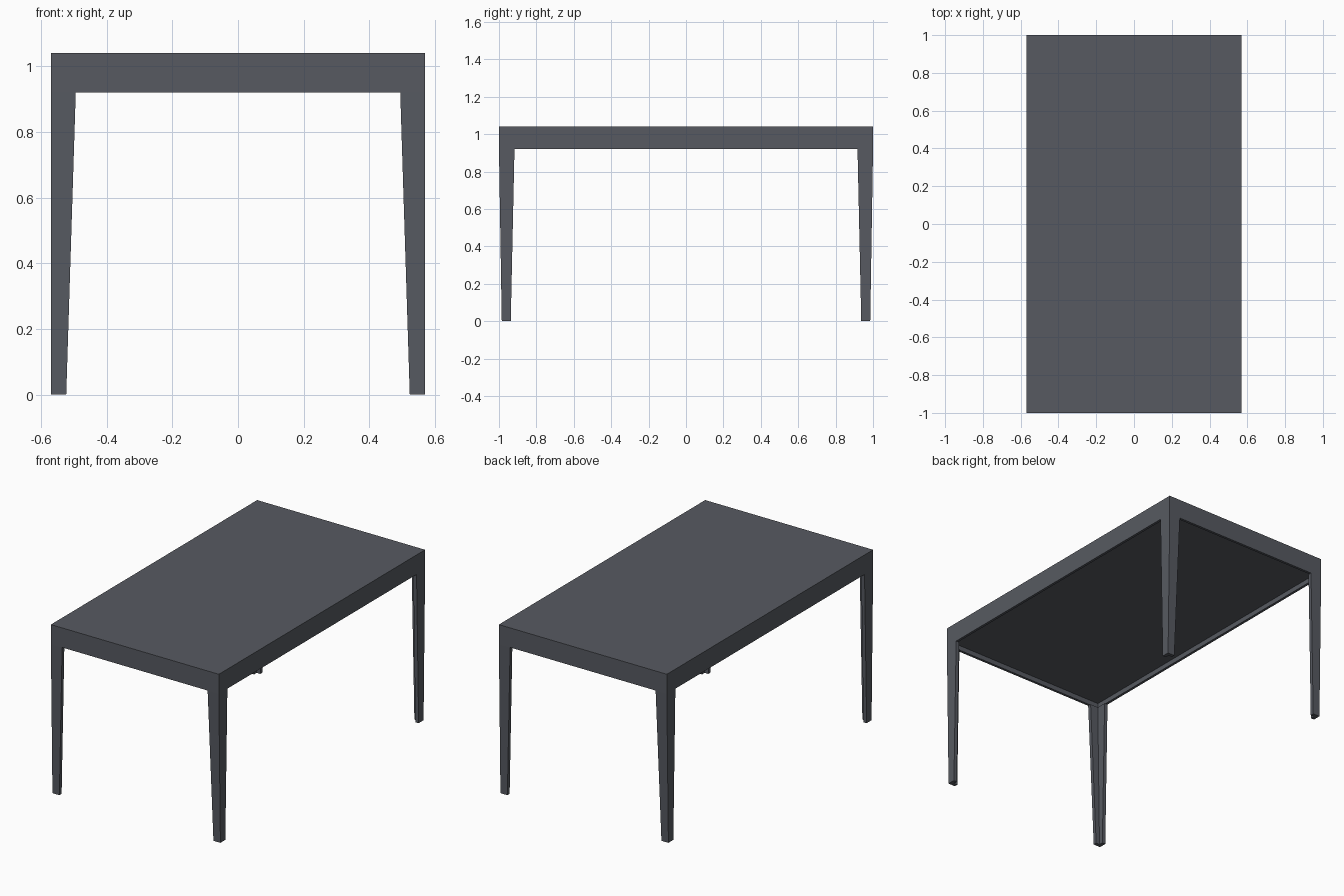
import bpy, bmesh

if "Cube" in bpy.data.objects:
    bpy.data.objects.remove(bpy.data.objects["Cube"])

HX, HY, TOP, APRON, T = 0.57, 1.0, 1.04, 0.92, 0.022
UNDER = 0.95  # underside of the table top, inside the rim

metal = bpy.data.materials.new("dark grey metal")
metal.diffuse_color = (0.095, 0.102, 0.12, 1)
metal.use_nodes = True
metal.node_tree.nodes["Principled BSDF"].inputs["Base Color"].default_value = metal.diffuse_color


def make_object(name, bm):
    bmesh.ops.recalc_face_normals(bm, faces=bm.faces)
    mesh = bpy.data.meshes.new(name)
    bm.to_mesh(mesh)
    bm.free()
    mesh.materials.append(metal)
    obj = bpy.data.objects.new(name, mesh)
    bpy.context.collection.objects.link(obj)
    return obj


# Table top: block with a shallow recess below, leaving a thin rim as apron
bm = bmesh.new()
bmesh.ops.create_cube(bm, size=1)
for v in bm.verts:
    v.co = (v.co.x * 2 * HX, v.co.y * 2 * HY, TOP if v.co.z > 0 else APRON)
bottom = min(bm.faces, key=lambda f: f.calc_center_median().z)
bmesh.ops.inset_region(bm, faces=[bottom], thickness=T)
recess = bmesh.ops.extrude_discrete_faces(bm, faces=[bottom])["faces"][0]
for v in recess.verts:
    v.co.z = UNDER
make_object("table_top", bm)


# Legs: tapered L-section angle with the open side facing inwards
def angle_section(x_out, x_in, y_out, y_in):
    return [(x_out, y_out), (x_in, y_out), (x_in, y_out - T),
            (x_out - T, y_out - T), (x_out - T, y_in), (x_out, y_in)]


sections = [
    (0.0, angle_section(HX, 0.523, 0.985, 0.937)),
    (APRON, angle_section(HX, 0.494, HY, 0.917)),
    (UNDER, angle_section(HX - T, 0.494, HY - T, 0.917)),
]
for side, sx in (("left", -1), ("right", 1)):
    for end, sy in (("front", -1), ("back", 1)):
        bm = bmesh.new()
        rings = [[bm.verts.new((x * sx, y * sy, z)) for x, y in pts]
                 for z, pts in sections[:2]]
        lower, upper = rings
        for i in range(6):
            j = (i + 1) % 6
            bm.faces.new((lower[i], lower[j], upper[j], upper[i]))
        bm.faces.new(lower)
        bm.faces.new(upper)
        make_object(f"{end}_{side}_leg", bm)
